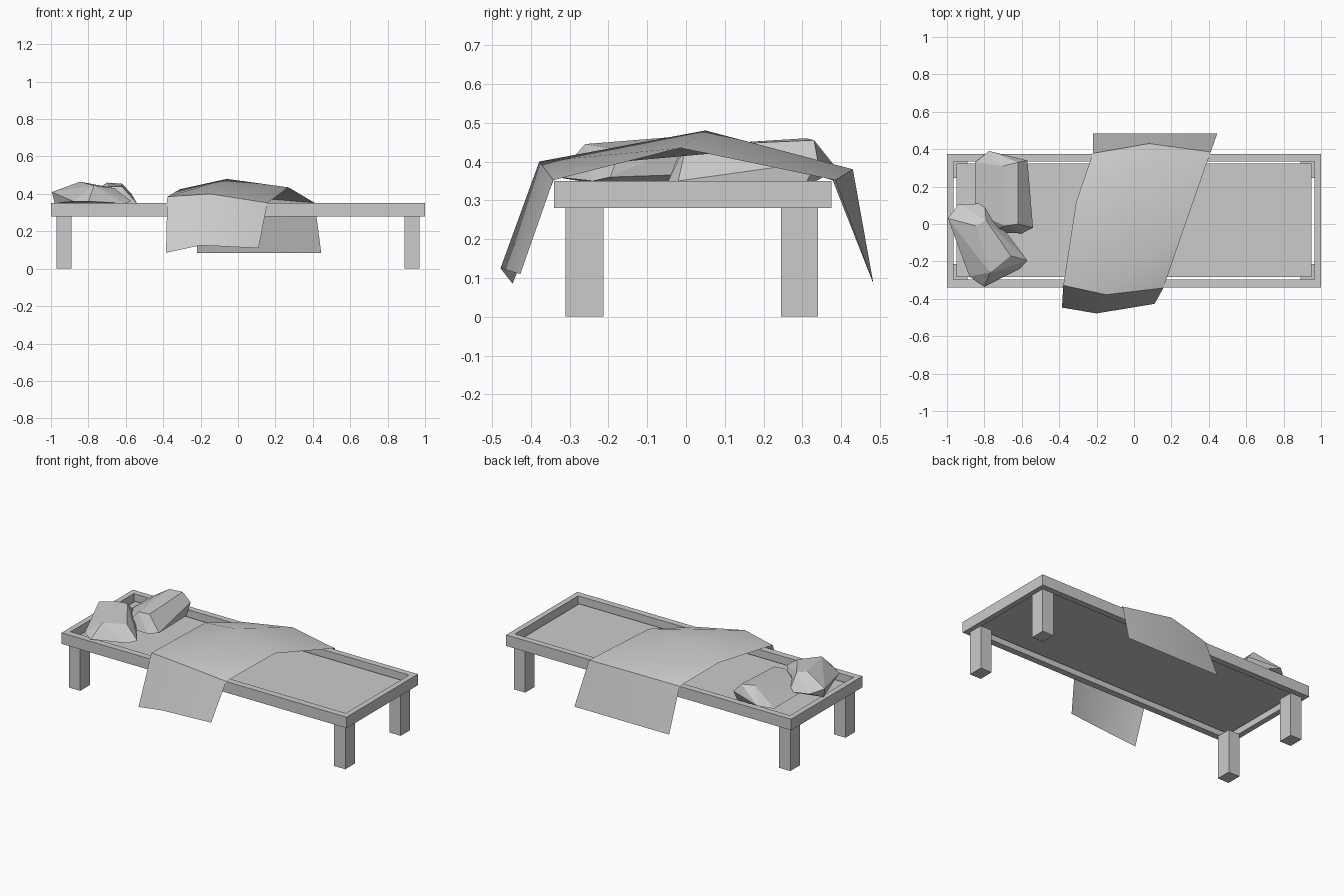
import bpy, bmesh, math

cube = bpy.data.objects.get("Cube")
if cube:
    bpy.data.objects.remove(cube, do_unlink=True)

grey = bpy.data.materials.new("plain_grey")
grey.use_nodes = True
grey.diffuse_color = (0.6, 0.6, 0.6, 1)
grey.node_tree.nodes["Principled BSDF"].inputs["Base Color"].default_value = (0.6, 0.6, 0.6, 1)


def add_object(name, bm):
    mesh = bpy.data.meshes.new(name)
    bm.to_mesh(mesh)
    bm.free()
    mesh.materials.append(grey)
    obj = bpy.data.objects.new(name, mesh)
    bpy.context.collection.objects.link(obj)
    return obj


def box(name, x, y, z):
    """Box from a (low, high) pair on each axis."""
    bm = bmesh.new()
    bmesh.ops.create_cube(bm, size=1)
    for v in bm.verts:
        v.co = [r[0] if c < 0 else r[1] for c, r in zip(v.co, (x, y, z))]
    return add_object(name, bm)


def hull(name, points):
    """Faceted lump around a few points."""
    bm = bmesh.new()
    for p in points:
        bm.verts.new(p)
    res = bmesh.ops.convex_hull(bm, input=bm.verts[:])
    spare = [g for g in res["geom_interior"] if isinstance(g, bmesh.types.BMVert)]
    bmesh.ops.delete(bm, geom=spare, context="VERTS")
    bmesh.ops.dissolve_limit(bm, angle_limit=math.radians(4), verts=bm.verts[:], edges=bm.edges[:])
    bmesh.ops.recalc_face_normals(bm, faces=bm.faces[:])
    return add_object(name, bm)


# Bed frame rails
FRONT, BACK, RAIL_Z = -0.34, 0.375, (0.28, 0.35)
box("front_rail", (-1, 1), (FRONT, FRONT + 0.042), RAIL_Z)
box("back_rail", (-1, 1), (BACK - 0.04, BACK), RAIL_Z)
for side, s in (("right", -1), ("left", 1)):
    box(side + "_rail", sorted((s, s * 0.965)), (FRONT + 0.042, BACK - 0.04), RAIL_Z)
    # Legs
    box("front_" + side + "_leg", sorted((s * 0.89, s * 0.97)), (-0.31, -0.213), (0, 0.28))
    box("back_" + side + "_leg", sorted((s * 0.89, s * 0.97)), (0.245, 0.34), (0, 0.28))

# Thin sleeping surface
box("bed_base", (-0.948, 0.948), (-0.283, 0.323), (0.305, 0.31))

# Draped blanket: rows run from the front hem over the bed to the back hem
rows = [
    [(-0.385, -0.447, 0.085), (-0.2, -0.478, 0.125), (0.11, -0.427, 0.11)],
    [(-0.378, -0.328, 0.385), (-0.15, -0.378, 0.4), (0.157, -0.342, 0.352)],
    [(-0.31, 0.115, 0.425), (-0.06, 0.05, 0.48), (0.27, -0.015, 0.435)],
    [(-0.22, 0.378, 0.352), (0.08, 0.43, 0.38), (0.41, 0.385, 0.352)],
    [(-0.22, 0.483, 0.085), (0.115, 0.483, 0.085), (0.445, 0.483, 0.085)],
]
bm = bmesh.new()
grid = [[bm.verts.new(p) for p in row] for row in rows]
for low, high in zip(grid, grid[1:]):
    for c in range(2):
        bm.faces.new((low[c], low[c + 1], high[c + 1], high[c]))
blanket = add_object("blanket", bm)
bpy.ops.object.select_all(action="DESELECT")
blanket.select_set(True)
bpy.context.view_layer.objects.active = blanket
bpy.ops.object.shade_smooth_by_angle(angle=math.radians(45))

# Two crumpled pillows
hull("back_pillow", [
    (-0.85, 0.33, 0.36), (-0.85, 0.06, 0.36), (-0.77, -0.045, 0.34),
    (-0.6, -0.05, 0.34), (-0.54, -0.02, 0.35), (-0.57, 0.3, 0.33),
    (-0.775, 0.39, 0.38), (-0.57, 0.34, 0.4), (-0.8, 0.2, 0.32),
    (-0.7, 0.31, 0.46), (-0.62, 0.33, 0.455), (-0.69, -0.01, 0.44), (-0.62, 0, 0.44)])
hull("front_pillow", [
    (-0.995, 0.03, 0.41), (-0.98, 0.02, 0.35), (-0.94, 0.105, 0.39),
    (-0.8, 0.11, 0.37), (-0.57, -0.195, 0.36), (-0.61, -0.24, 0.35),
    (-0.8, -0.335, 0.36), (-0.88, -0.28, 0.36), (-0.8, -0.1, 0.32),
    (-0.845, -0.01, 0.465), (-0.79, 0.02, 0.455), (-0.66, -0.17, 0.43), (-0.77, -0.26, 0.445)])
